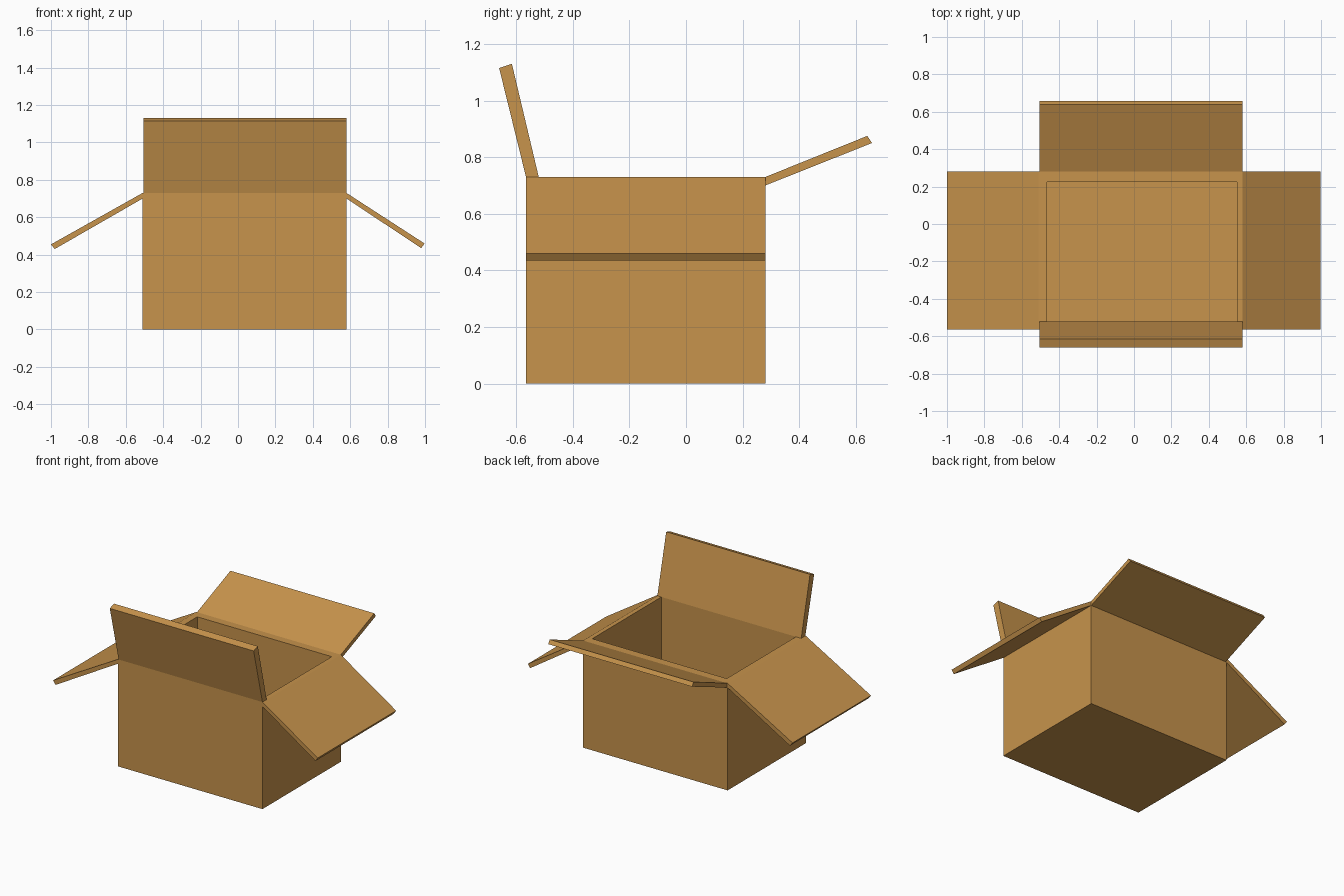
import bpy
import bmesh

cube = bpy.data.objects.get("Cube")
if cube:
    bpy.data.objects.remove(cube, do_unlink=True)

# Cardboard colour
cardboard = bpy.data.materials.new("cardboard_brown")
cardboard.use_nodes = True
colour = (0.57, 0.292, 0.072, 1)
cardboard.diffuse_color = colour
bsdf = cardboard.node_tree.nodes["Principled BSDF"]
bsdf.inputs["Base Color"].default_value = colour
bsdf.inputs["Roughness"].default_value = 0.9


def loft(name, rings):
    """Join equal rings of points with quads and cap both ends."""
    bm = bmesh.new()
    loops = [[bm.verts.new(p) for p in ring] for ring in rings]
    for a, b in zip(loops, loops[1:]):
        n = len(a)
        for i in range(n):
            j = (i + 1) % n
            bm.faces.new((a[i], a[j], b[j], b[i]))
    bm.faces.new(loops[0])
    bm.faces.new(loops[-1])
    bmesh.ops.recalc_face_normals(bm, faces=bm.faces)
    mesh = bpy.data.meshes.new(name)
    bm.to_mesh(mesh)
    bm.free()
    mesh.materials.append(cardboard)
    obj = bpy.data.objects.new(name, mesh)
    bpy.context.collection.objects.link(obj)
    return obj


def rectangle(x0, x1, y0, y1, z):
    return [(x0, y0, z), (x1, y0, z), (x1, y1, z), (x0, y1, z)]


LEFT, RIGHT, FRONT, BACK = 0.58, -0.51, -0.565, 0.28
TOP, FLOOR = 0.73, 0.03
outer = (RIGHT, LEFT, FRONT, BACK)
inner = (-0.465, 0.55, -0.52, 0.225)

# Open box: up the outside, over the rim, down the inside
loft("box_body", [rectangle(*outer, 0), rectangle(*outer, TOP),
                  rectangle(*inner, TOP), rectangle(*inner, FLOOR)])

# Front and back flaps: side profiles swept along x
front_profile = [(FRONT, TOP), (-0.52, TOP), (-0.615, 1.13), (-0.66, 1.115)]
back_profile = [(BACK, TOP), (BACK, 0.70), (0.657, 0.85), (0.64, 0.875)]
for name, profile in (("front_flap", front_profile), ("back_flap", back_profile)):
    loft(name, [[(x, y, z) for y, z in profile] for x in (-0.505, LEFT)])

# Left and right flaps: drooping profiles swept along y
left_profile = [(LEFT, TOP), (LEFT, 0.70), (0.98, 0.435), (0.997, 0.46)]
right_profile = [(RIGHT, TOP), (RIGHT, 0.70), (-0.98, 0.43), (-1.0, 0.455)]
for name, profile in (("left_flap", left_profile), ("right_flap", right_profile)):
    loft(name, [[(x, y, z) for x, z in profile] for y in (FRONT, BACK)])
